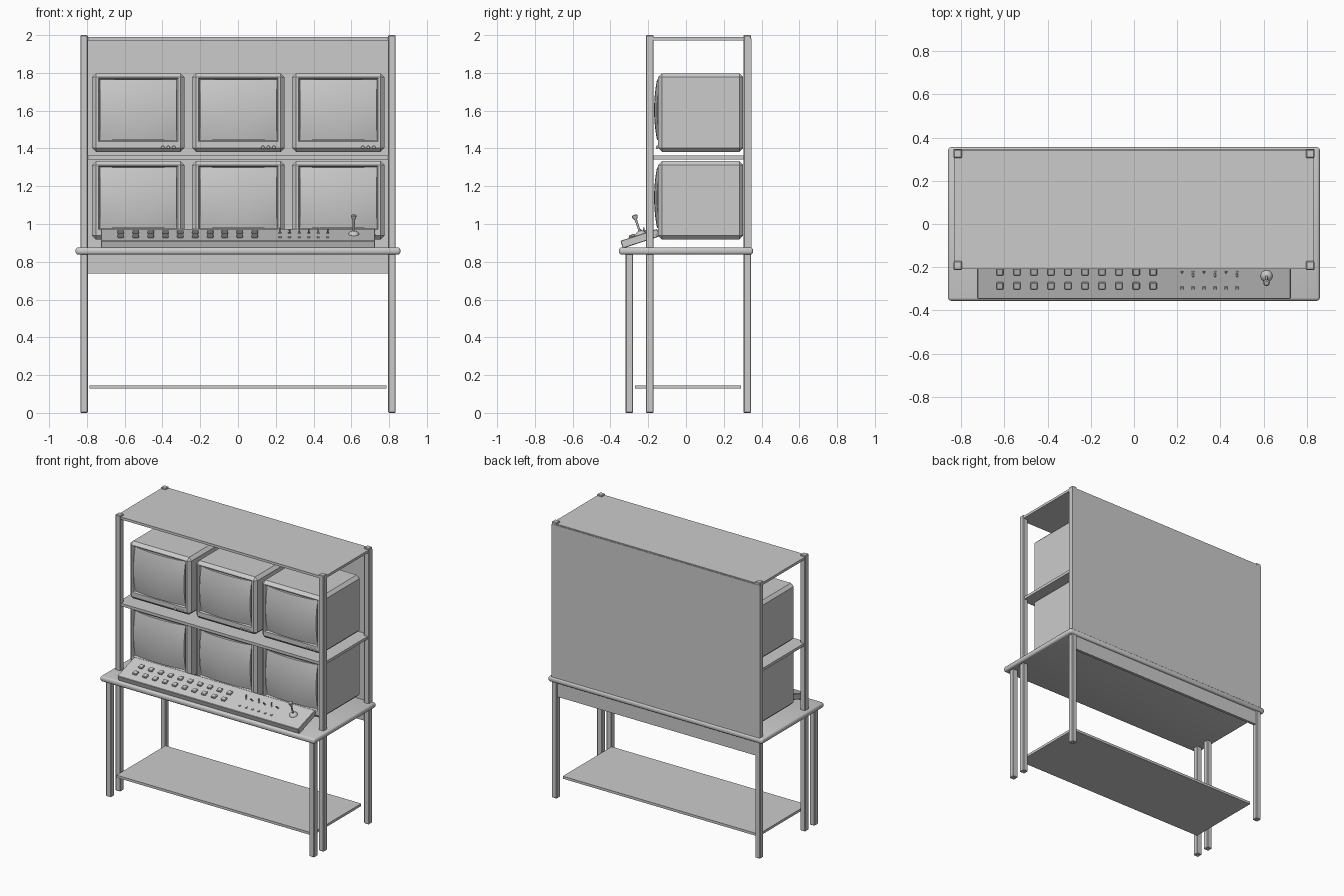
import bpy, bmesh, math
from mathutils import Matrix, Vector

if "Cube" in bpy.data.objects:
    bpy.data.objects.remove(bpy.data.objects["Cube"])


def finish(bm, name, matrix=None, smooth=False):
    bmesh.ops.recalc_face_normals(bm, faces=bm.faces)
    mesh = bpy.data.meshes.new(name)
    bm.to_mesh(mesh)
    bm.free()
    ob = bpy.data.objects.new(name, mesh)
    bpy.context.collection.objects.link(ob)
    if matrix is not None:
        ob.matrix_world = matrix
    if smooth:
        bpy.ops.object.select_all(action='DESELECT')
        ob.select_set(True)
        bpy.context.view_layer.objects.active = ob
        bpy.ops.object.shade_smooth_by_angle(angle=math.radians(35))
    return ob


def box_bm(x0, x1, y0, y1, z0, z1, bevel=0, segments=1):
    bm = bmesh.new()
    m = Matrix.Translation(((x0 + x1) / 2, (y0 + y1) / 2, (z0 + z1) / 2)) @ \
        Matrix.Diagonal((x1 - x0, y1 - y0, z1 - z0, 1))
    bmesh.ops.create_cube(bm, size=1, matrix=m)
    if bevel:
        bmesh.ops.bevel(bm, geom=bm.edges[:], offset=bevel, segments=segments,
                        profile=0.5, affect='EDGES')
    return bm


def box(name, *dims, bevel=0, segments=1, matrix=None):
    return finish(box_bm(*dims, bevel, segments), name, matrix, segments > 1)


def lathe(name, profile, matrix, sides=20):
    # profile is a list of (radius, height) pairs revolved around local z
    bm = bmesh.new()
    vs = [bm.verts.new((r, 0, z)) for r, z in profile]
    es = [bm.edges.new(p) for p in zip(vs, vs[1:])]
    bmesh.ops.spin(bm, geom=vs + es, axis=(0, 0, 1), cent=(0, 0, 0),
                   angle=math.tau, steps=sides)
    bmesh.ops.remove_doubles(bm, verts=bm.verts[:], dist=1e-5)
    return finish(bm, name, matrix, True)


# Posts and front legs
for side, s in (("left", -1), ("right", 1)):
    x = s * 0.815
    box(f"{side}_front_leg", x - .02, x + .02, -.32, -.28, 0, .85, bevel=.004)
    box(f"{side}_front_post", x - .02, x + .02, -.212, -.172, 0, 2, bevel=.004)
    box(f"{side}_back_post", x - .02, x + .02, .305, .345, 0, 2, bevel=.004)

# Table, shelves and panels
box("table_top", -.86, .86, -.355, .355, .838, .876, bevel=.014, segments=3)
box("back_apron", -.80, .80, .318, .338, .737, .84)
box("lower_shelf", -.785, .785, -.27, .29, .128, .146)
box("middle_shelf", -.825, .825, -.203, .335, 1.342, 1.362)
box("top_shelf", -.833, .833, -.207, .343, 1.972, 1.99)
box("back_panel", -.835, .835, .336, .347, .87, 1.982)


# Monitors: chamfered casing with recessed opening, domed screen and knobs
def monitor(tag, cx, cz):
    at = Matrix.Translation((cx, 0, cz))
    bm = box_bm(-.245, .245, -.148, .303, -.208, .208, .021)
    front = min(bm.faces, key=lambda f: f.calc_center_median().y)
    bmesh.ops.inset_individual(bm, faces=[front], thickness=.02)
    for v in front.verts:
        v.co.x = math.copysign(.21, v.co.x)
        v.co.z = .182 if v.co.z > 0 else -.154
    bmesh.ops.inset_individual(bm, faces=[front], thickness=.009, depth=-.012)
    finish(bm, f"{tag}_casing", at)

    bm = bmesh.new()
    bmesh.ops.create_grid(bm, x_segments=16, y_segments=12, size=1)
    for v in bm.verts:
        u, w = v.co.x, v.co.y
        dome = .031 * (1 - .5 * u * u - .5 * w * w) - .004 * u * u * w * w
        v.co = (u * .202, -.138 - dome, .014 + w * .160)
    # skirt that closes the screen rim back into the casing
    rim = [e for e in bm.edges if e.is_boundary]
    new = bmesh.ops.extrude_edge_only(bm, edges=rim)["geom"]
    for v in new:
        if isinstance(v, bmesh.types.BMVert):
            v.co.y = -.134
    finish(bm, f"{tag}_screen", at, True)

    for i in range(3):
        m = at @ Matrix.Translation((.130 + .029 * i, -.147, -.184)) @ \
            Matrix.Rotation(math.pi / 2, 4, 'X')
        lathe(f"{tag}_knob_{i + 1}", [(0, 0), (.009, 0), (.009, .008), (.007, .011), (0, .011)], m, 12)


for row, cz in (("lower", 1.125), ("upper", 1.59)):
    for col, cx in (("left", -.528), ("middle", .002), ("right", .531)):
        monitor(f"{row}_{col}_monitor", cx, cz)

# Sloping control console; local origin is the top front edge
desk = Matrix.Translation((0, -.347, .911)) @ Matrix.Rotation(math.radians(18), 4, 'X')
box("control_console", -.725, .725, 0, .205, -.042, 0, bevel=.003, matrix=desk)

# Push buttons
for r, y in enumerate((.066, .134)):
    for c in range(10):
        x = -.62 + c * .0787
        box(f"push_button_{r + 1}_{c + 1}", x - .017, x + .017, y - .017, y + .017,
            -.002, .013, bevel=.004, matrix=desk)

# Toggle switches and indicator lamps
for i in range(6):
    x = .222 + i * .0508
    tilt = Matrix.Rotation(math.radians(28 if i % 2 else -18), 4, 'X')
    base = desk @ Matrix.Translation((x, .13, 0))
    lathe(f"toggle_collar_{i + 1}", [(0, -.002), (.007, -.002), (.007, .004), (0, .004)], base, 12)
    lathe(f"toggle_lever_{i + 1}", [(0, 0), (.003, 0), (.005, .027), (.003, .031), (0, .031)],
          base @ tilt, 10)
    box(f"indicator_lamp_{i + 1}", x - .007, x + .007, .047, .061, -.002, .006,
        bevel=.002, matrix=desk)

# Joystick
stick = desk @ Matrix.Translation((.613, .112, 0))
lathe("joystick_base", [(0, -.002), (.028, -.002), (.027, .005), (.020, .013), (.010, .018), (0, .018)], stick)
lathe("joystick_handle", [(0, 0), (.006, 0), (.006, .075), (.008, .083), (.015, .097),
                          (.015, .104), (.010, .108), (0, .108)], stick)
